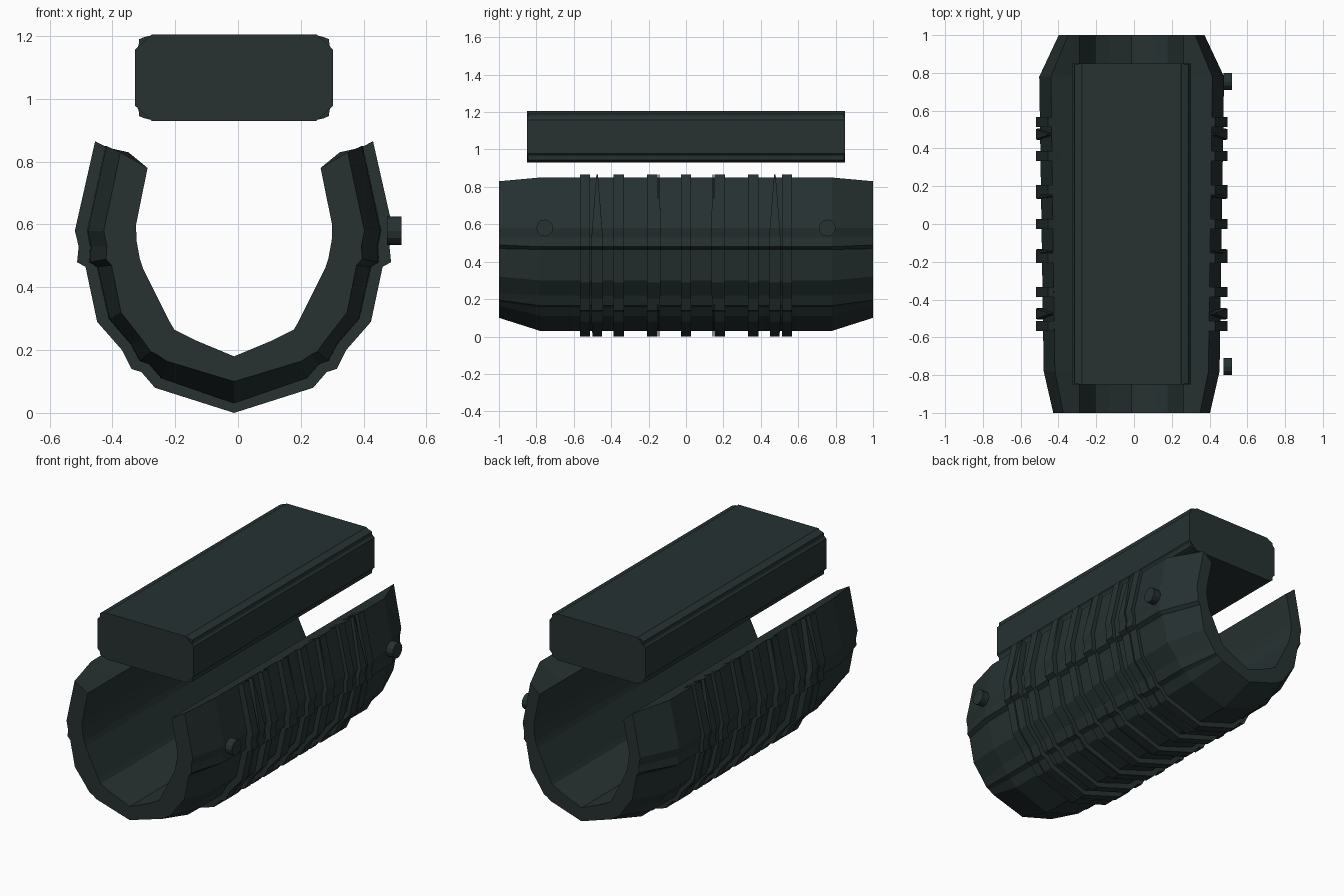
import bpy, math

if "Cube" in bpy.data.objects:
    bpy.data.objects.remove(bpy.data.objects["Cube"])

CX = -0.0125  # centre line of the cradle (side knobs shift it off zero)

mat = bpy.data.materials.new("dark_slate")
mat.diffuse_color = (0.02, 0.031, 0.031, 1)
mat.use_nodes = True
mat.node_tree.nodes["Principled BSDF"].inputs["Base Color"].default_value = mat.diffuse_color

# Half profiles (distance from centre line, height), tip to bottom
RIB = [(.4425, .865), (.507, .58), (.495, .53), (.50, .48), (.473, .465), (.436, .29),
       (.357, .20), (.327, .14), (.295, .13), (.252, .08), (0, 0)]
BODY = [(.415, .85), (.475, .58), (.465, .53), (.468, .48), (.443, .465), (.405, .30),
        (.335, .22), (.305, .165), (.275, .155), (.235, .11), (0, .03)]
END = [(.362, .83), (.415, .58), (.405, .53), (.408, .49), (.39, .47), (.36, .32),
       (.29, .23), (.265, .195), (.245, .185), (.215, .165), (0, .10)]
INNER = [(.2755, .78), (.312, .60), (.311, .55), (.30, .49), (.29, .46), (.245, .37),
         (.205, .29), (.19, .265), (.15, .245), (.12, .23), (0, .18)]


def make(name, verts, faces):
    me = bpy.data.meshes.new(name)
    me.from_pydata(verts, [], faces)
    me.materials.append(mat)
    ob = bpy.data.objects.new(name, me)
    bpy.context.collection.objects.link(ob)
    return ob


def mirrored(half, sx=1.0):
    left = [(-x * sx, z) for x, z in half]
    return left + [(x * sx, z) for x, z in reversed(half[:-1])]


def lerp(a, b, t):
    return [(p[0] + (q[0] - p[0]) * t, p[1] + (q[1] - p[1]) * t) for p, q in zip(a, b)]


def shell(name, stations):
    """Loft an open U shell; each station is (y function of z, outer, inner)."""
    verts, faces = [], []
    n = len(stations[0][1])
    for yf, outer, inner in stations:
        verts += [(CX + x, yf(z), z) for x, z in outer]
        verts += [(CX + x, yf(zo), z) for (x, z), (_, zo) in zip(inner, outer)]
    last = (len(stations) - 1) * 2 * n
    for i in range(n - 1):
        faces.append((i, i + 1, n + i + 1, n + i))
        faces.append((last + i + 1, last + i, last + n + i, last + n + i + 1))
    for s in range(len(stations) - 1):
        a, b = s * 2 * n, (s + 1) * 2 * n
        for i in range(n - 1):
            faces.append((a + i + 1, a + i, b + i, b + i + 1))
            faces.append((a + n + i, a + n + i + 1, b + n + i + 1, b + n + i))
        faces.append((a, a + n, b + n, b))
        faces.append((a + n - 1, b + n - 1, b + 2 * n - 1, a + 2 * n - 1))
    return make(name, verts, faces)


def prism(name, pts, y0, y1):
    n = len(pts)
    verts = [(x, y0, z) for x, z in pts] + [(x, y1, z) for x, z in pts]
    faces = [tuple(range(n)), tuple(range(2 * n - 1, n - 1, -1))]
    faces += [((i + 1) % n, i, n + i, n + (i + 1) % n) for i in range(n)]
    return make(name, verts, faces)


# Cradle shell with tapered ends
inner = mirrored(INNER)
shell("cradle_shell", [
    (lambda z: -1.0, mirrored(END), inner),
    (lambda z: -0.78, mirrored(BODY, .98), inner),
    (lambda z: 0.78, mirrored(BODY, 1.03), inner),
    (lambda z: 1.0, mirrored(END, .93), inner)])

# Raised ribs around the shell
rib_out, rib_in = mirrored(RIB), mirrored(lerp(BODY, INNER, .3))


def rib(name, y, half):
    shell(name, [(lambda z: y - half(z), rib_out, rib_in),
                 (lambda z: y + half(z), rib_out, rib_in)])


for k, y in enumerate((-.54, -.36, -.18, 0, .18, .36, .54)):
    rib(f"rib_{k + 1}", y, lambda z: .0275)

# Tapered ribs, wide at mid height and thin at the tips
for side in (-1, 1):
    rib(f"tapered_rib_{'front' if side < 0 else 'back'}", side * .475,
        lambda z: .004 + .026 * min(1, max(0, 1.8 - abs(z - .3) / .3)))
    rib(f"thin_rib_{'front' if side < 0 else 'back'}", side * .145,
        lambda z: .003 + .010 * max(0, 1 - abs(z - .45) / .4))

# Top block: chamfered core plus slightly shorter fuller corner strips
def block_outline(corner):
    cz, hz = 1.0675, .1375
    q = [(sx, sz, rev) for sx, sz, rev in ((1, -1, 0), (1, 1, 1), (-1, 1, 0), (-1, -1, 1))]
    pts = []
    for sx, sz, rev in q:
        c = corner[::-1] if rev else corner
        pts += [(CX + sx * x, cz + sz * (hz - d)) for x, d in c]
    return pts


prism("top_block", block_outline([(.2625, 0), (.315, .048)]), -.85, .85)
prism("top_block_corners",
      block_outline([(.26, .002), (.285, .008), (.302, .015), (.304, .035), (.313, .05)]),
      -.845, .845)

# Side knobs on the right
for nm, y in (("front_knob", -.755), ("back_knob", .755)):
    n = 12
    ring = [(y + .045 * math.cos(2 * math.pi * i / n), .58 + .045 * math.sin(2 * math.pi * i / n))
            for i in range(n)]
    verts = [(x, a, b) for x in (.475, .52) for a, b in ring]
    faces = [tuple(range(n - 1, -1, -1)), tuple(range(n, 2 * n))]
    faces += [(i, (i + 1) % n, n + (i + 1) % n, n + i) for i in range(n)]
    make(nm, verts, faces)
